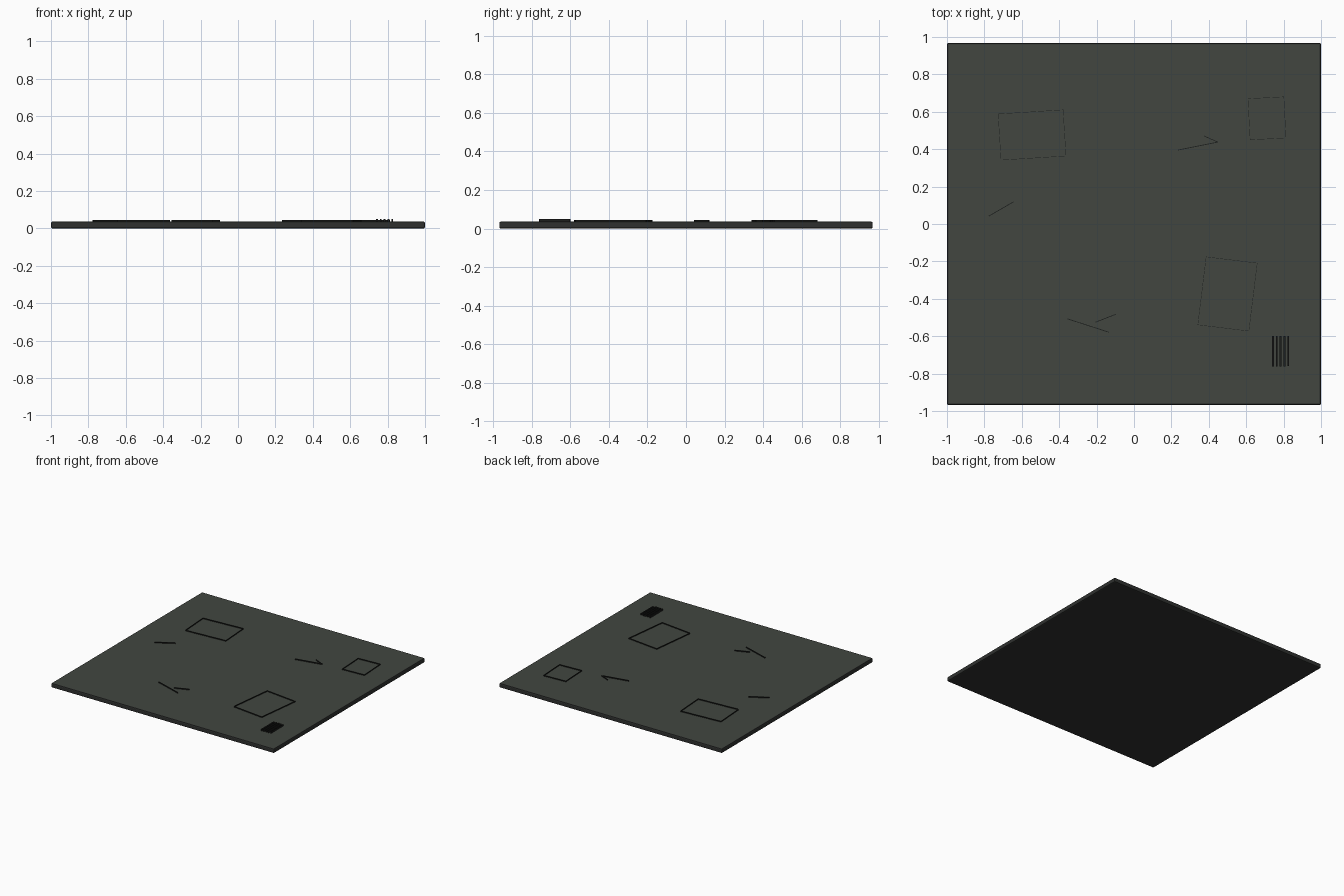
import bpy, bmesh, math
from mathutils import Matrix, Vector

if "Cube" in bpy.data.objects:
    bpy.data.objects.remove(bpy.data.objects["Cube"])


def material(name, rgb):
    m = bpy.data.materials.new(name)
    m.diffuse_color = (*rgb, 1)
    m.use_nodes = True
    m.node_tree.nodes["Principled BSDF"].inputs["Base Color"].default_value = m.diffuse_color
    return m


SURFACE = material("dark green grey", (0.054, 0.062, 0.051))
RIM = material("charcoal", (0.028, 0.030, 0.028))
MARK = material("near black", (0.012, 0.013, 0.012))
TOP = 0.036


def add_box(bm, centre, size, angle=0.0):
    mat = (Matrix.Translation(centre) @ Matrix.Rotation(angle, 4, 'Z')
           @ Matrix.Diagonal((*size, 1)))
    return bmesh.ops.create_cube(bm, size=1, matrix=mat)


def finish(bm, name, *mats):
    me = bpy.data.meshes.new(name)
    bm.to_mesh(me)
    bm.free()
    for m in mats:
        me.materials.append(m)
    ob = bpy.data.objects.new(name, me)
    bpy.context.collection.objects.link(ob)
    return ob


def add_strip(bm, a, b, width, height):
    a, b = Vector(a), Vector(b)
    d, c = b - a, (a + b) / 2
    add_box(bm, (c.x, c.y, TOP - 0.001 + height / 2),
            (d.length + width, width, height), math.atan2(d.y, d.x))


# slab with bevelled edges, top face in the lighter colour
bm = bmesh.new()
add_box(bm, (0, 0, TOP / 2), (2, 1.936, TOP))
bmesh.ops.bevel(bm, geom=bm.edges[:], offset=0.008, segments=2,
                profile=0.5, affect='EDGES')
bm.normal_update()
for f in bm.faces:
    f.material_index = 0 if f.normal.z > 0.99 else 1
finish(bm, "slab", SURFACE, RIM)

# thin rectangular outlines: centre, size, tilt in degrees
frames = [((-0.545, 0.476), (0.348, 0.247), 3.6),
          ((0.711, 0.565), (0.192, 0.220), 3.0),
          ((0.500, -0.374), (0.275, 0.366), -7.0)]
for i, (c, (w, h), deg) in enumerate(frames):
    rot = Matrix.Rotation(math.radians(deg), 2)
    pts = [Vector(c) + rot @ Vector((sx * w / 2, sy * h / 2))
           for sx, sy in ((-1, -1), (1, -1), (1, 1), (-1, 1))]
    bm = bmesh.new()
    for k in range(4):
        add_strip(bm, pts[k], pts[(k + 1) % 4], 0.002, 0.009)
    finish(bm, f"panel_outline_{i + 1}", MARK)

# scratch lines
scratches = [((-0.775, 0.043), (-0.645, 0.118)),
             ((0.238, 0.396), (0.448, 0.438)),
             ((0.376, 0.470), (0.448, 0.438)),
             ((-0.353, -0.508), (-0.136, -0.578)),
             ((-0.203, -0.524), (-0.098, -0.483))]
for i, (a, b) in enumerate(scratches):
    bm = bmesh.new()
    add_strip(bm, a, b, 0.004, 0.009)
    finish(bm, f"scratch_{i + 1}", MARK)

# vent slats
bm = bmesh.new()
for i in range(5):
    w = 0.010 if i < 4 else 0.006
    add_strip(bm, (0.743 + i * 0.0205, -0.757), (0.743 + i * 0.0205, -0.603), w, 0.014)
finish(bm, "vent_slats", MARK)
